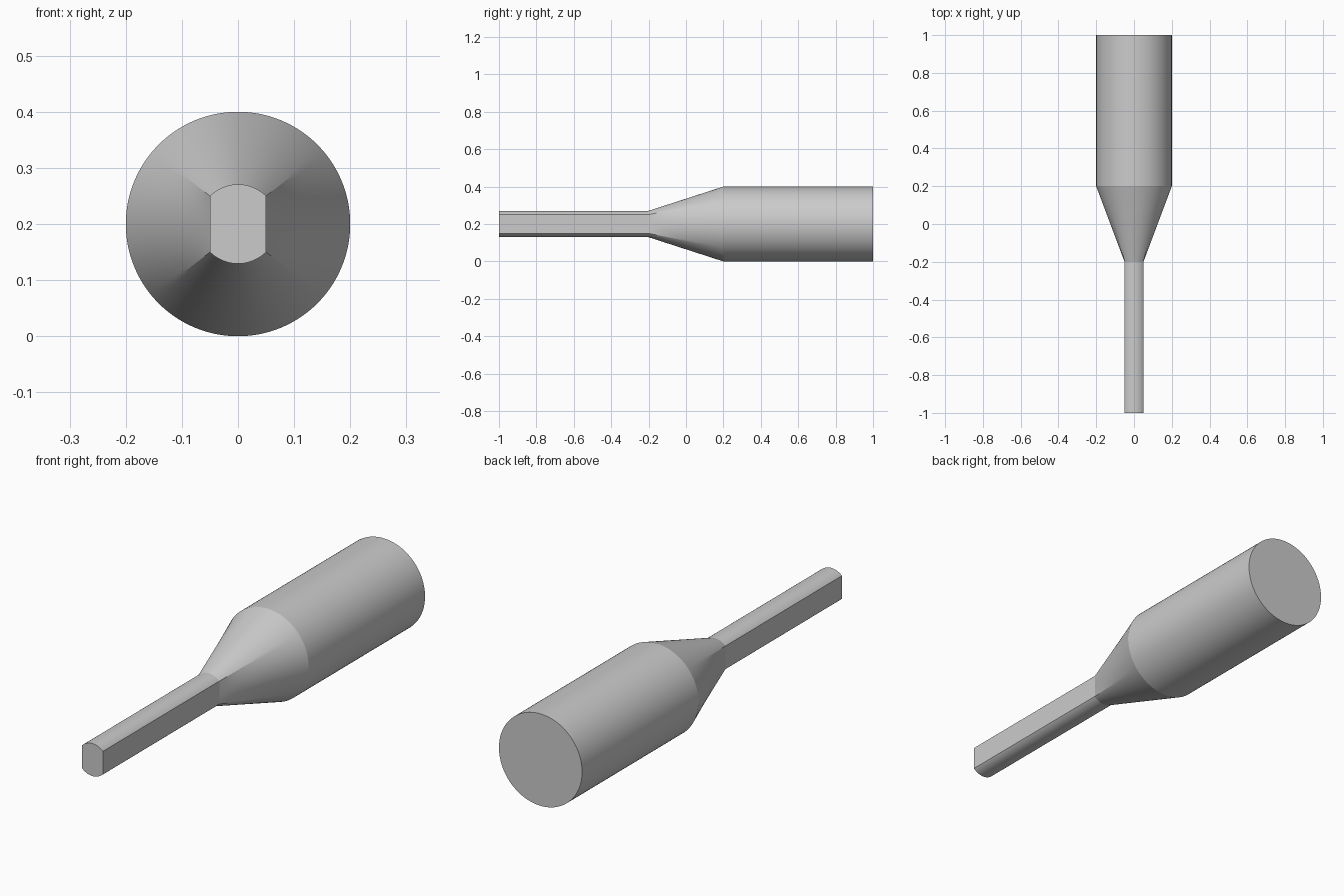
import bpy, bmesh
from math import sin, cos, pi, radians

if "Cube" in bpy.data.objects:
    bpy.data.objects.remove(bpy.data.objects["Cube"])

CZ = 0.2             # axis height
R_BIG = 0.2          # body radius
HALF = 0.05          # half width of the flattened tang
R_TANG = HALF * 2 ** 0.5
SPLIT = radians(40.4)  # body angle that the tang corner blends into
N_SIDE, N_ARC = 32, 40


def section_pairs():
    """Matching (tang, body) points around the section."""
    pairs = []
    for s in (1, -1):
        # flat side
        for i in range(N_SIDE):
            t = -1 + 2 * i / N_SIDE
            a = t * SPLIT
            pairs.append(((s * HALF, s * t * HALF),
                          (s * R_BIG * cos(a), s * R_BIG * sin(a))))
        # rounded top or bottom
        for i in range(N_ARC):
            f = i / N_ARC
            a = pi / 4 + f * pi / 2
            b = SPLIT + f * (pi - 2 * SPLIT)
            pairs.append(((s * R_TANG * cos(a), s * R_TANG * sin(a)),
                          (s * R_BIG * cos(b), s * R_BIG * sin(b))))
    return pairs


pairs = section_pairs()
bm = bmesh.new()


def ring(y, f):
    """Section at y, blended from tang (f=0) to body (f=1)."""
    return [bm.verts.new((p[0] + (q[0] - p[0]) * f, y, CZ + p[1] + (q[1] - p[1]) * f))
            for p, q in pairs]


# Tang end, taper rings, body end
STEPS = 16
stations = [(-1, 0)]
stations += [(-0.2 + 0.4 * i / STEPS, i / STEPS) for i in range(STEPS + 1)]
stations += [(1, 1)]
rings = [ring(y, f) for y, f in stations]
n = len(pairs)
for a, b in zip(rings, rings[1:]):
    for i in range(n):
        j = (i + 1) % n
        bm.faces.new((a[i], a[j], b[j], b[i]))
bm.faces.new(rings[0])
bm.faces.new(rings[-1])
bmesh.ops.recalc_face_normals(bm, faces=bm.faces)

mesh = bpy.data.meshes.new("tapered_shaft")
bm.to_mesh(mesh)
bm.free()
obj = bpy.data.objects.new("tapered_shaft", mesh)
bpy.context.collection.objects.link(obj)

# Smooth curves, crisp shoulders and tang corners
bpy.context.view_layer.objects.active = obj
obj.select_set(True)
bpy.ops.object.shade_smooth_by_angle(angle=radians(14))
